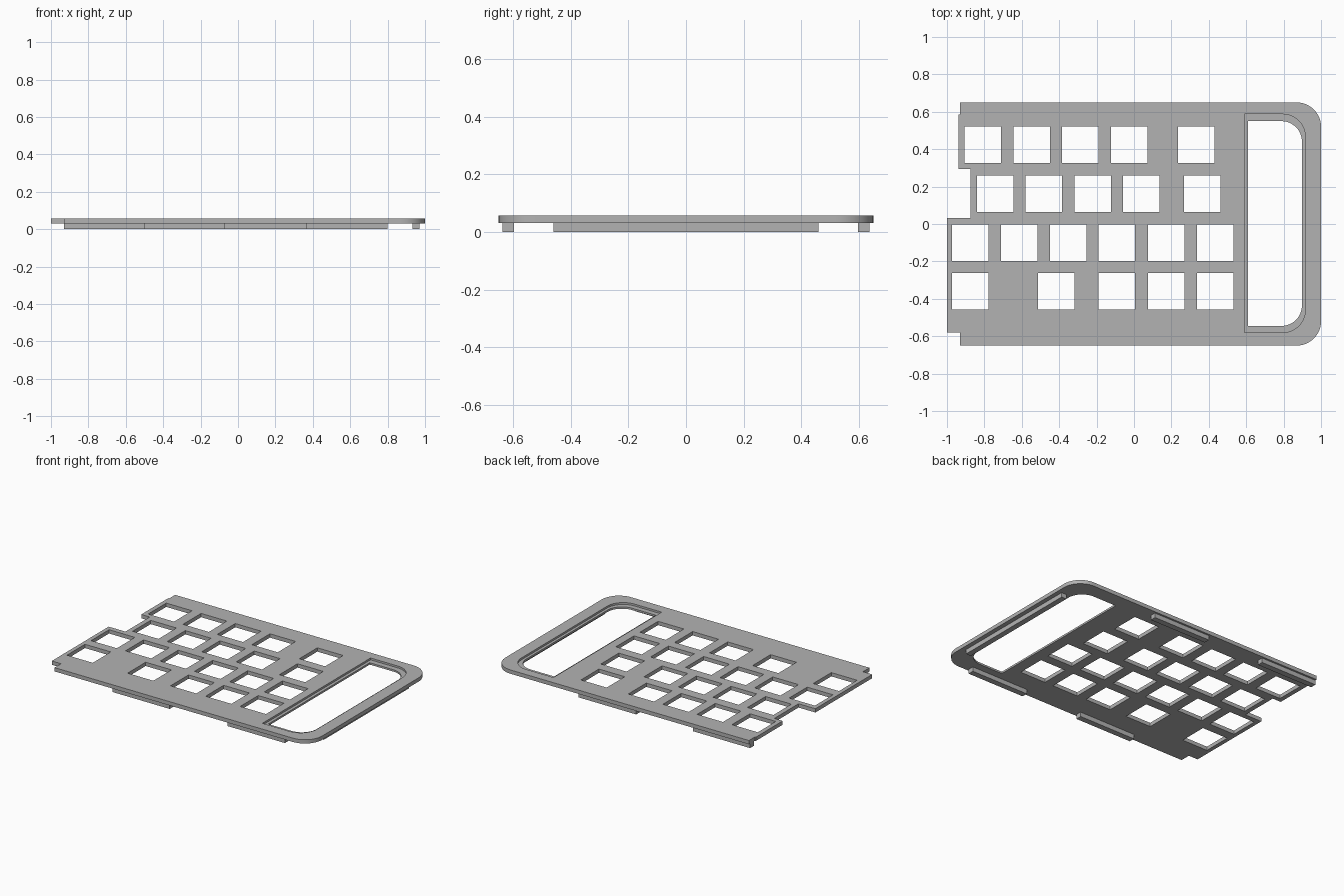
import bpy, bmesh
from math import sin, cos, pi

if "Cube" in bpy.data.objects:
    bpy.data.objects.remove(bpy.data.objects["Cube"], do_unlink=True)

grey = bpy.data.materials.new("plain grey")
grey.use_nodes = True
colour = (0.45, 0.45, 0.45, 1)
grey.diffuse_color = colour
grey.node_tree.nodes["Principled BSDF"].inputs["Base Color"].default_value = colour

BOTTOM, TOP, LEDGE = 0.031, 0.057, 0.044
KEY = 0.195


def prisms(name, outlines, z0, z1):
    """One object made of vertical prisms, one per counter-clockwise outline."""
    bm = bmesh.new()
    for outline in outlines:
        low = [bm.verts.new((x, y, z0)) for x, y in outline]
        high = [bm.verts.new((x, y, z1)) for x, y in outline]
        bm.faces.new(low[::-1])
        bm.faces.new(high)
        n = len(low)
        for i in range(n):
            j = (i + 1) % n
            bm.faces.new((low[i], low[j], high[j], high[i]))
    mesh = bpy.data.meshes.new(name)
    bm.to_mesh(mesh)
    bm.free()
    mesh.materials.append(grey)
    obj = bpy.data.objects.new(name, mesh)
    bpy.context.collection.objects.link(obj)
    return obj


def rect(x0, x1, y0, y1):
    return [(x0, y0), (x1, y0), (x1, y1), (x0, y1)]


def arc(cx, cy, r, start, steps=12):
    """Quarter circle, counter-clockwise."""
    angles = [start + pi / 2 * i / steps for i in range(steps + 1)]
    return [(cx + r * cos(a), cy + r * sin(a)) for a in angles]


def right_side(x, y0, y1, r):
    """Right end with two rounded corners, from bottom to top."""
    return arc(x - r, y0 + r, r, -pi / 2) + arc(x - r, y1 - r, r, 0)


def cut(target, cutter):
    cutter.hide_render = True
    mod = target.modifiers.new("cut", "BOOLEAN")
    mod.operation = "DIFFERENCE"
    mod.solver = "EXACT"
    mod.object = cutter
    bpy.context.view_layer.objects.active = target
    bpy.ops.object.modifier_apply(modifier=mod.name)
    bpy.data.objects.remove(cutter, do_unlink=True)


# Main plate with the stepped left edge
left_edge = [(-0.93, 0.65), (-0.93, 0.585), (-0.937, 0.585), (-0.937, 0.295),
             (-0.873, 0.295), (-0.873, 0.033), (-1, 0.033), (-1, -0.58),
             (-0.93, -0.58), (-0.93, -0.65)]
plate = prisms("key_plate", [right_side(1, -0.65, 0.65, 0.13) + left_edge],
               BOTTOM, TOP)

# Square key holes: lower edge of each row, then left edges
rows = {
    0.325: (-0.906, -0.643, -0.385, -0.123, 0.235),
    0.063: (-0.84, -0.579, -0.318, -0.058, 0.268),
    -0.197: (-0.972, -0.712, -0.45, -0.19, 0.075, 0.336),
    -0.457: (-0.972, -0.514, -0.19, 0.075, 0.336),
}
holes = [rect(x, x + KEY, y, y + KEY) for y, xs in rows.items() for x in xs]
cut(plate, prisms("key_hole_cutter", holes, -0.1, 0.2))

# Display window: a shallow recess around a through opening
recess = right_side(0.916, -0.58, 0.587, 0.12) + [(0.59, 0.587), (0.59, -0.58)]
opening = right_side(0.898, -0.545, 0.55, 0.11) + [(0.61, 0.55), (0.61, -0.545)]
cut(plate, prisms("recess_cutter", [recess], LEDGE, 0.2))
cut(plate, prisms("window_cutter", [opening], -0.1, 0.2))

# Rails under the plate, alternating between the front and back edges
rail_ends = (-0.93, -0.5, -0.07, 0.365, 0.8)
for i, (x0, x1) in enumerate(zip(rail_ends, rail_ends[1:])):
    side, y = ("back", 0.597) if i % 2 == 0 else ("front", -0.637)
    prisms(f"{side}_rail_{i // 2 + 1}", [rect(x0, x1, y, y + 0.04)], 0, BOTTOM)
prisms("end_rail", [rect(0.932, 0.97, -0.46, 0.46)], 0, BOTTOM)

# Smooth the rounded corners, keep the edges sharp
bpy.ops.object.select_all(action="DESELECT")
plate.select_set(True)
bpy.context.view_layer.objects.active = plate
bpy.ops.object.shade_smooth_by_angle()
